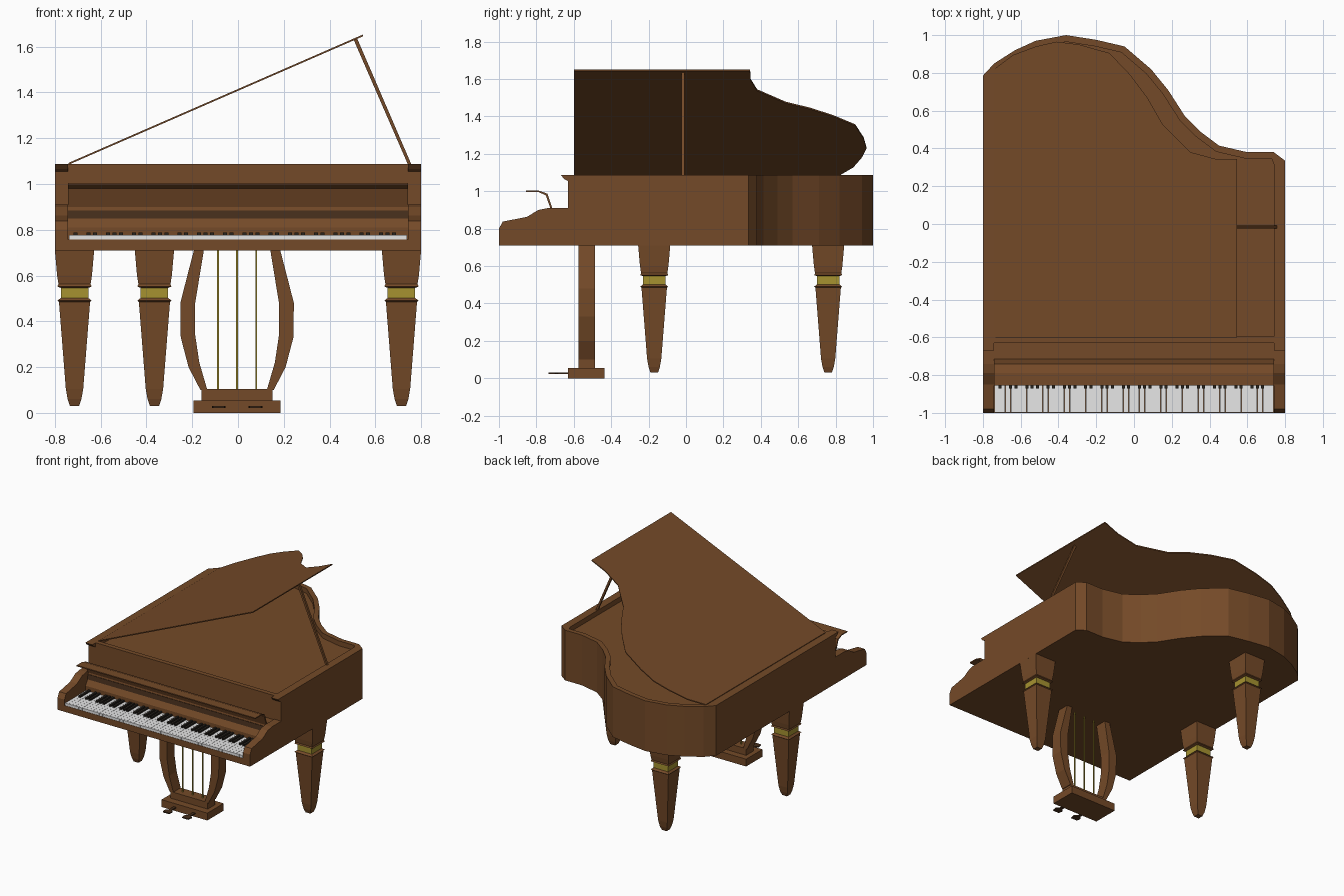
import bpy, bmesh

if "Cube" in bpy.data.objects:
    bpy.data.objects.remove(bpy.data.objects["Cube"])


def material(name, rgb):
    m = bpy.data.materials.new(name)
    m.diffuse_color = (*rgb, 1)
    m.use_nodes = True
    m.node_tree.nodes["Principled BSDF"].inputs["Base Color"].default_value = m.diffuse_color
    return m


WOOD = material("brown_wood", (0.175, 0.068, 0.021))
DARK = material("dark_wood", (0.06, 0.027, 0.011))
GOLD = material("brass", (0.38, 0.29, 0.03))
WHITE = material("key_white", (0.8, 0.8, 0.8))
BLACK = material("key_black", (0.02, 0.016, 0.012))


def finish(name, bm, *mats):
    bmesh.ops.recalc_face_normals(bm, faces=bm.faces)
    me = bpy.data.meshes.new(name)
    bm.to_mesh(me)
    bm.free()
    for m in mats:
        me.materials.append(m)
    ob = bpy.data.objects.new(name, me)
    bpy.context.collection.objects.link(ob)
    return ob


def add_prism(bm, pts, axis, a, b):
    """Extrude a 2D outline along an axis from a to b; returns the end face."""
    place = {"x": lambda u, v, w: (w, u, v),
             "y": lambda u, v, w: (u, w, v),
             "z": lambda u, v, w: (u, v, w)}[axis]
    lo = [bm.verts.new(place(u, v, a)) for u, v in pts]
    hi = [bm.verts.new(place(u, v, b)) for u, v in pts]
    bm.faces.new(lo)
    n = len(pts)
    for i in range(n):
        j = (i + 1) % n
        bm.faces.new((lo[i], lo[j], hi[j], hi[i]))
    return bm.faces.new(hi)


def prism(name, pts, axis, a, b, mat):
    bm = bmesh.new()
    add_prism(bm, pts, axis, a, b)
    return finish(name, bm, mat)


def boxes(name, items, mat):
    bm = bmesh.new()
    for x0, x1, y0, y1, z0, z1 in items:
        add_prism(bm, [(x0, y0), (x1, y0), (x1, y1), (x0, y1)], "z", z0, z1)
    return finish(name, bm, mat)


# Case with sunken top inside the rim
outline = [(0.8, -0.63), (0.8, 0.335), (0.74, 0.38), (0.6, 0.38), (0.45, 0.415),
           (0.35, 0.49), (0.27, 0.57), (0.18, 0.71), (0.09, 0.82), (-0.05, 0.94),
           (-0.2, 0.975), (-0.36, 1.0), (-0.52, 0.97), (-0.63, 0.92),
           (-0.74, 0.85), (-0.8, 0.785), (-0.8, -0.63)]
bm = bmesh.new()
top = add_prism(bm, outline, "z", 0.71, 1.087)
bmesh.ops.recalc_face_normals(bm, faces=bm.faces)
bmesh.ops.inset_region(bm, faces=[top], thickness=0.035, use_even_offset=True)
for v in top.verts:
    v.co.x = max(-0.74, min(0.74, v.co.x))
floor = bmesh.ops.extrude_face_region(bm, geom=[top])
for v in [g for g in floor["geom"] if isinstance(g, bmesh.types.BMVert)]:
    v.co.z = 1.05
if top.is_valid:
    bm.faces.remove(top)
finish("case", bm, WOOD)

# Arms beside the keyboard, with a small lip at the top of the case
arm = [(-1, 0.71), (-1, 0.8), (-0.98, 0.838), (-0.85, 0.863), (-0.79, 0.9),
       (-0.74, 0.91), (-0.63, 0.91)]
lip = [(-0.63, 1.055), (-0.65, 1.065), (-0.67, 1.087), (-0.63, 1.087)]
for side, x0, x1 in (("left", -0.8, -0.742), ("right", 0.742, 0.8)):
    prism(side + "_arm", arm + [(-0.63, 0.71)], "x", x0, x1, WOOD)
    prism(side + "_lip", lip, "x", x0, x1, WOOD)

# Key bed, board behind the keys and dark felt strip
boxes("key_bed", [(-0.742, 0.742, -1, -0.63, 0.71, 0.757)], WOOD)
prism("key_backboard", [(-0.75, 0.757), (-0.75, 0.81), (-0.725, 0.85), (-0.715, 0.905),
                        (-0.63, 0.905), (-0.63, 0.757)], "x", -0.742, 0.742, WOOD)
prism("felt_strip", [(-0.728, 0.85), (-0.722, 0.885), (-0.715, 0.885), (-0.72, 0.85)],
      "x", -0.742, 0.742, DARK)

# Curved key cover, folded open
prism("key_cover", [(-0.855, 0.996), (-0.79, 0.996), (-0.75, 0.979), (-0.722, 0.9),
                    (-0.712, 0.9), (-0.741, 0.987), (-0.788, 1.004), (-0.855, 1.004)],
      "x", -0.742, 0.742, WOOD)

# Keys: 52 white, and black ones in the usual 2-3 grouping
w = 1.476 / 52
x_at = [-0.738 + i * w for i in range(52)]
boxes("white_keys", [(x + 0.0006, x + w - 0.0006, -0.998, -0.73, 0.757, 0.776)
                     for x in x_at], WHITE)
boxes("black_keys", [(x + w * 0.72, x + w * 1.28, -0.87, -0.73, 0.77, 0.788)
                     for i, x in enumerate(x_at[:-1]) if i % 7 in (0, 2, 3, 5, 6)], BLACK)

# Lid: flat outline sheared up from the hinge on the left
lid_outline = [(-0.74, -0.6), (0.545, -0.6), (0.545, 0.343), (0.43, 0.345), (0.3, 0.38),
               (0.15, 0.53), (0.07, 0.67), (-0.02, 0.79), (-0.13, 0.905), (-0.29, 0.95),
               (-0.41, 0.965), (-0.52, 0.94), (-0.64, 0.895), (-0.74, 0.82)]
lid = prism("lid", lid_outline, "z", 1.084, 1.092, WOOD)
for v in lid.data.vertices:
    v.co.z += (v.co.x + 0.74) * 0.436

# Prop stick
prism("lid_prop", [(0.506, 1.628), (0.521, 1.634), (0.768, 1.06), (0.753, 1.06)],
      "y", -0.023, -0.007, WOOD)

# Legs: square sections stacked along the height, brass band in the middle
sections = [(0.03, 0.02), (0.06, 0.03), (0.105, 0.038), (0.485, 0.068), (0.49, 0.075),
            (0.502, 0.06), (0.546, 0.06), (0.552, 0.075), (0.562, 0.07),
            (0.6, 0.076), (0.712, 0.086)]


def leg(name, x, y):
    bm = bmesh.new()
    rings = [[bm.verts.new((x + sx * h, y + sy * h, z))
              for sx, sy in ((-1, -1), (1, -1), (1, 1), (-1, 1))] for z, h in sections]
    bm.faces.new(rings[0])
    bm.faces.new(rings[-1])
    for k in range(len(rings) - 1):
        a, b = rings[k], rings[k + 1]
        for i in range(4):
            j = (i + 1) % 4
            f = bm.faces.new((a[i], a[j], b[j], b[i]))
            f.material_index = int(k == 5)
    finish(name, bm, WOOD, GOLD)


leg("front_left_leg", -0.714, -0.17)
leg("front_right_leg", 0.714, -0.17)
leg("back_leg", -0.365, 0.76)

# Pedal lyre: base, curved side posts, brass rods and pedals
CX = -0.004
boxes("lyre_base", [(CX - 0.19, CX + 0.19, -0.63, -0.437, 0, 0.055),
                    (CX - 0.155, CX + 0.155, -0.575, -0.487, 0.05, 0.105)], WOOD)
post = [(0.13, 0.1), (0.165, 0.22), (0.183, 0.34), (0.183, 0.48), (0.145, 0.712),
        (0.188, 0.712), (0.212, 0.62), (0.248, 0.48), (0.246, 0.33), (0.212, 0.2), (0.16, 0.1)]
for side, s in (("left", -1), ("right", 1)):
    prism(side + "_lyre_post", [(CX + s * x, z) for x, z in post], "y", -0.575, -0.487, WOOD)
boxes("pedal_rods", [(CX + d - 0.004, CX + d + 0.004, -0.535, -0.527, 0.1, 0.712)
                     for d in (-0.084, 0, 0.084)], GOLD)
for side, d in (("left", -0.08), ("right", 0.08)):
    prism(side + "_pedal", [(CX + d - 0.01, -0.62), (CX + d - 0.01, -0.685),
                            (CX + d - 0.03, -0.7), (CX + d - 0.025, -0.735),
                            (CX + d + 0.025, -0.735), (CX + d + 0.03, -0.7),
                            (CX + d + 0.01, -0.685), (CX + d + 0.01, -0.62)],
          "z", 0.022, 0.03, DARK)
